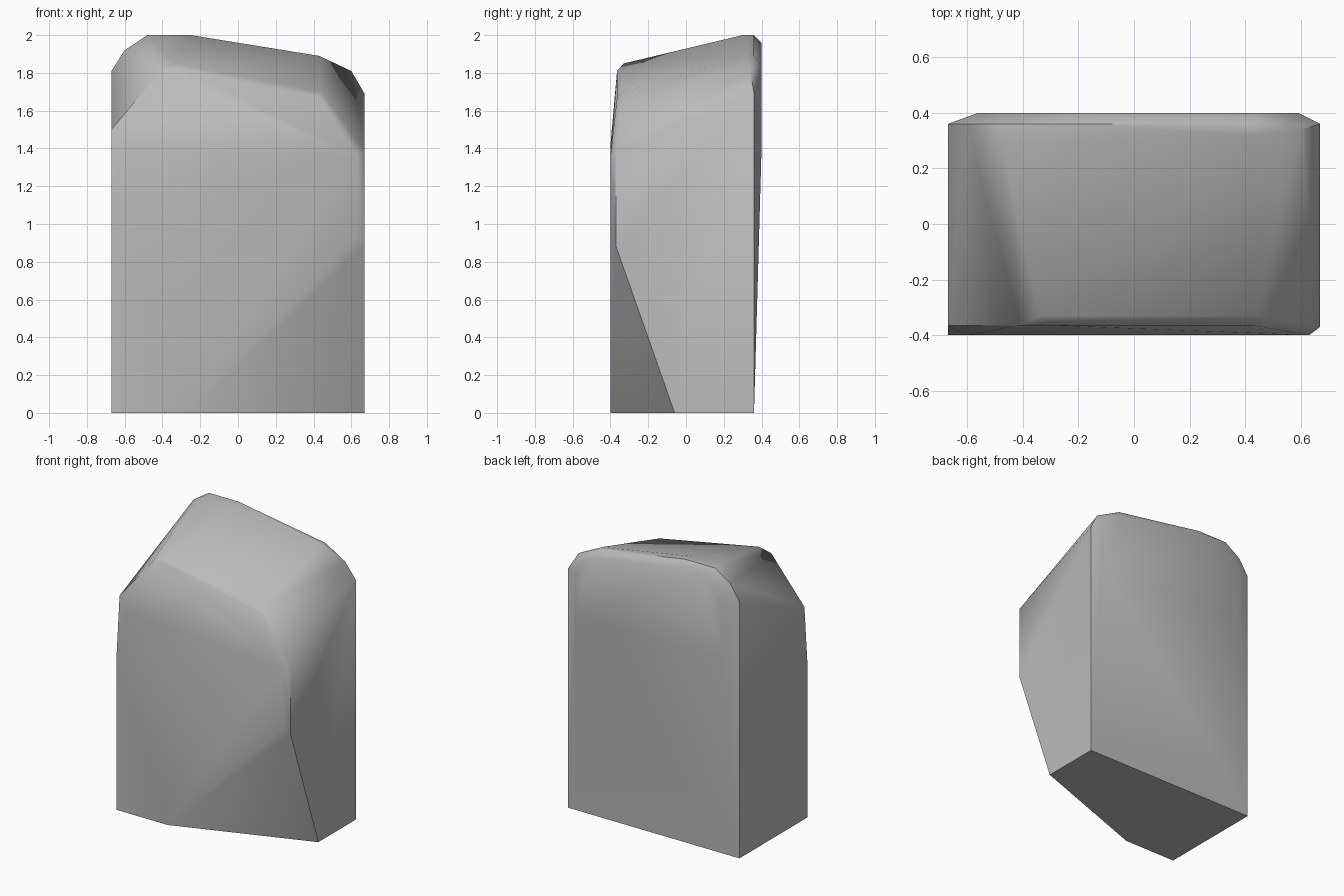
import bpy, bmesh
from math import radians

# Remove the default cube
cube = bpy.data.objects.get("Cube")
if cube:
    bpy.data.objects.remove(cube, do_unlink=True)

# Stone material
stone = bpy.data.materials.new("stone grey")
stone.use_nodes = True
grey = (0.5, 0.5, 0.5, 1)
stone.diffuse_color = grey
stone.node_tree.nodes["Principled BSDF"].inputs["Base Color"].default_value = grey

# Corners of the chipped block, grouped by region
W, F, B = 0.67, -0.40, 0.36
base = [(-W, B, 0), (-W, F, 0), (-0.27, F, 0), (W, -0.06, 0), (W, B, 0)]
front_edges = [(-W, F, 1.07), (0.63, F, 0.93), (0.63, F, 1.36),
               (W, -0.37, 0.88), (W, -0.37, 1.39), (-0.60, F, 1.42)]
front_brow = [(-W, -0.365, 1.50), (-0.41, -0.365, 1.81), (-0.29, -0.365, 1.81),
              (-0.34, -0.33, 1.85), (0.43, -0.365, 1.67), (0.44, -0.33, 1.70)]
crown = [(-0.48, 0.30, 2), (-0.25, 0.30, 2), (-0.48, B, 2), (-0.25, B, 2),
         (0.43, 0.32, 1.89), (0.43, B, 1.89), (0.60, 0.34, 1.81),
         (-0.60, B, 1.92), (-W, B, 1.81), (W, B, 1.69)]
back_rim = [(-0.42, 0.4, 1.95), (-0.25, 0.4, 1.96), (0.45, 0.4, 1.84),
            (-0.56, 0.4, 1.79), (0.59, 0.4, 1.66), (-0.56, 0.4, 1.40),
            (0.59, 0.4, 1.40)]

# Wrap the corners in a solid and merge coplanar facets
mesh = bpy.data.meshes.new("rock_block")
bm = bmesh.new()
for corner in base + front_edges + front_brow + crown + back_rim:
    bm.verts.new(corner)
hull = bmesh.ops.convex_hull(bm, input=bm.verts)
loose = {v for v in hull["geom_interior"] + hull["geom_unused"]
         if isinstance(v, bmesh.types.BMVert)}
bmesh.ops.delete(bm, geom=list(loose), context="VERTS")
bmesh.ops.dissolve_limit(bm, angle_limit=radians(1), verts=bm.verts, edges=bm.edges)
bmesh.ops.recalc_face_normals(bm, faces=bm.faces)
bm.to_mesh(mesh)
bm.free()

rock = bpy.data.objects.new("rock_block", mesh)
mesh.materials.append(stone)
bpy.context.collection.objects.link(rock)

# Soft shading across the worn chamfers
bpy.ops.object.select_all(action="DESELECT")
rock.select_set(True)
bpy.context.view_layer.objects.active = rock
bpy.ops.object.shade_smooth_by_angle(angle=radians(40))
